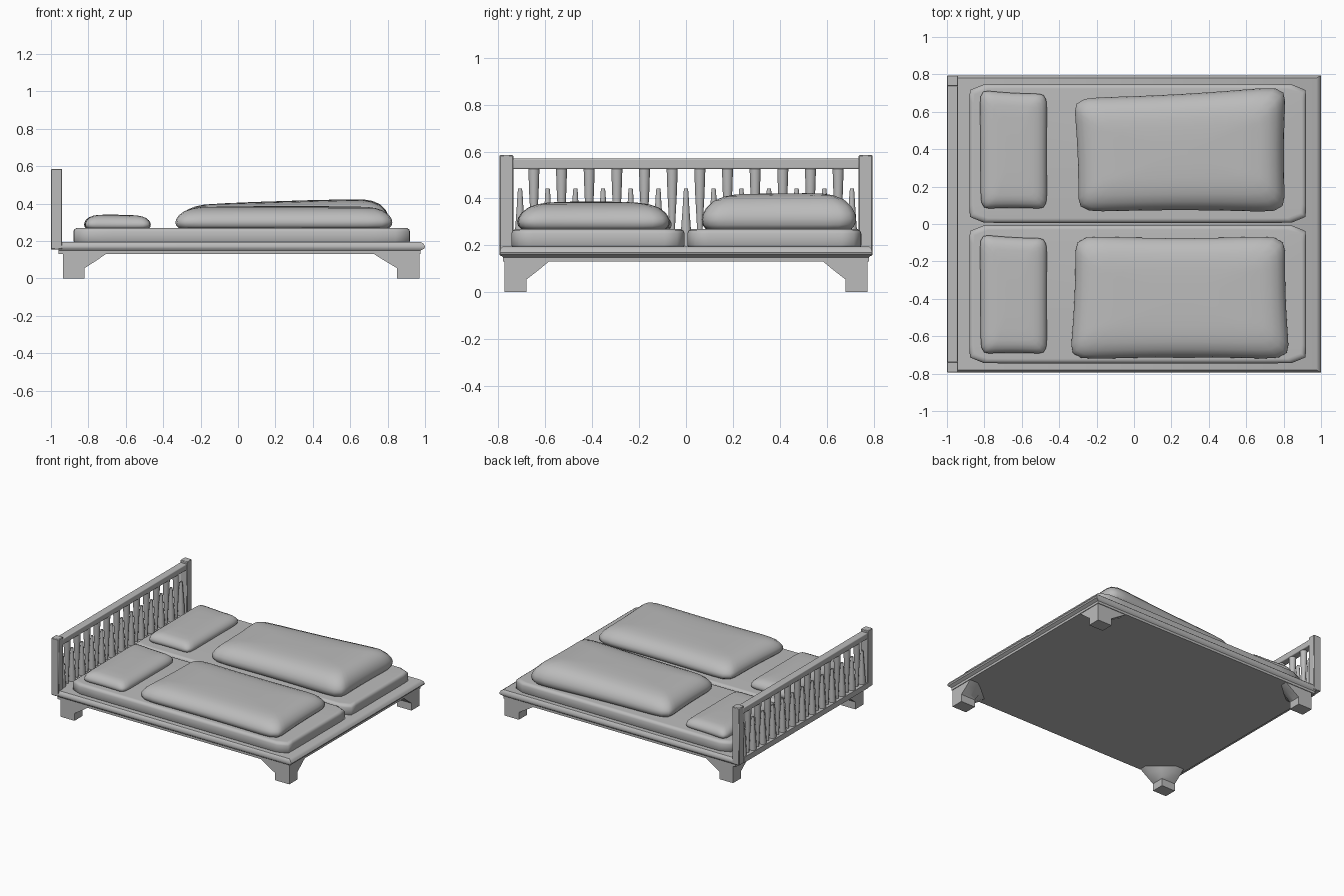
import bpy, bmesh, math

if "Cube" in bpy.data.objects:
    bpy.data.objects.remove(bpy.data.objects["Cube"])

grey = bpy.data.materials.new("plain grey")
grey.diffuse_color = (0.5, 0.5, 0.5, 1)
grey.use_nodes = True
grey.node_tree.nodes["Principled BSDF"].inputs["Base Color"].default_value = grey.diffuse_color


def finish(name, bm, angle=35, bevel=0, segs=3):
    bmesh.ops.recalc_face_normals(bm, faces=bm.faces)
    me = bpy.data.meshes.new(name)
    bm.to_mesh(me)
    bm.free()
    ob = bpy.data.objects.new(name, me)
    bpy.context.collection.objects.link(ob)
    me.materials.append(grey)
    if bevel:
        m = ob.modifiers.new("bevel", 'BEVEL')
        m.width, m.segments, m.limit_method = bevel, segs, 'ANGLE'
    bpy.ops.object.select_all(action='DESELECT')
    ob.select_set(True)
    bpy.context.view_layer.objects.active = ob
    bpy.ops.object.shade_smooth_by_angle(angle=math.radians(angle))
    return ob


def loft(name, rings, **kw):
    """Skin a stack of equal-length rings and cap both ends."""
    bm = bmesh.new()
    vs = [[bm.verts.new(p) for p in r] for r in rings]
    n = len(vs[0])
    for a, b in zip(vs, vs[1:]):
        for i in range(n):
            bm.faces.new((a[i], a[(i + 1) % n], b[(i + 1) % n], b[i]))
    bm.faces.new(vs[0][::-1])
    bm.faces.new(vs[-1])
    return finish(name, bm, **kw)


def rect(x0, x1, y0, y1, z):
    return [(x0, y0, z), (x1, y0, z), (x1, y1, z), (x0, y1, z)]


def box(name, x0, x1, y0, y1, z0, z1, **kw):
    return loft(name, [rect(x0, x1, y0, y1, z0), rect(x0, x1, y0, y1, z1)], **kw)


# bed base with moulded edge
prof = [(0.025, 0.13), (0.025, 0.148), (0.004, 0.16), (0, 0.17), (0.008, 0.186), (0.025, 0.196)]
loft("bed_base", [rect(-0.96, 1 - d, -0.795 + d * .6, 0.795 - d * .6, z) for d, z in prof])

# flared bracket legs
for end, ox, ix, fx in (("head", -0.935, -0.82, -0.70), ("foot", 0.97, 0.85, 0.72)):
    for side, s in (("left", -1), ("right", 1)):
        rings = []
        for z, t in ((0, 0), (0.055, 0), (0.068, 0.17), (0.10, 0.58), (0.135, 1)):
            oy, iy = 0.775, 0.68
            ax, ay = ix + (fx - ix) * t, iy + (0.58 - iy) * t
            kx, ky = ix + (fx - ix) * t * .3, iy - 0.1 * t * .3
            pts = [(ox, oy), (ax, oy), (ax, iy + .045), (kx, ky), (ox + (ix - ox) * .55, ay), (ox, ay)]
            rings.append([(x, y * s, z) for x, y in pts])
        loft(f"{end}_leg_{side}", rings, angle=40)

# headboard posts and rails
for side, s in (("left", -1), ("right", 1)):
    a, b = sorted((0.737 * s, 0.795 * s))
    box(f"headboard_post_{side}", -1, -0.94, a, b, 0.155, 0.586, bevel=0.004, segs=1)
box("headboard_top_rail", -0.998, -0.942, -0.74, 0.74, 0.525, 0.57, bevel=0.006)
box("headboard_bottom_rail", -1, -0.94, -0.74, 0.74, 0.155, 0.196)


def spike(name, y, levels, rx):
    loft(name, [[(-0.97 + rx * r / 0.026 * math.cos(k * math.pi / 5),
                  y + r * math.sin(k * math.pi / 5), z) for k in range(10)]
                for r, z in levels], angle=50)


# hanging and standing tapered spindles
for i in range(12):
    spike("hanging_spindle", -0.649 + i * 0.118,
          [(0.009, 0.19), (0.014, 0.3), (0.021, 0.42), (0.025, 0.53)], 0.026)
for i in range(13):
    spike("standing_spindle", -0.708 + i * 0.118,
          [(0.026, 0.19), (0.022, 0.27), (0.015, 0.36), (0.011, 0.425), (0.009, 0.442)], 0.026)


def outline(n, p):
    """Rounded-square loop in the -1..1 range."""
    pts = []
    for i in range(n):
        t = 2 * math.pi * (i + .5) / n
        c, s = math.cos(t), math.sin(t)
        r = (abs(c) ** p + abs(s) ** p) ** (-1 / p)
        pts.append((c * r, s * r))
    return pts


def cushion(name, quad, heights, z0, levels, pinch=0.02, p=12):
    """Soft pad over a plan quad (-x-y, +x-y, +x+y, -x+y) with corner heights."""
    lx = quad[1][0] - quad[0][0]
    ly = quad[3][1] - quad[0][1]
    rings = []
    for d, k, f in levels:          # inset, shrink, height fraction
        ring = []
        for u, v in outline(72, p if k > .7 else 5):
            u, v = u * (1 - 2 * d / lx) * k, v * (1 - 2 * d / ly) * k
            u, v = (u * (1 - pinch * .5 * (1 - v * v)), v * (1 - pinch * (1 - u * u)))
            w = [(1 - u) * (1 - v) / 4, (1 + u) * (1 - v) / 4,
                 (1 + u) * (1 + v) / 4, (1 - u) * (1 + v) / 4]
            ring.append((sum(a * q[0] for a, q in zip(w, quad)),
                         sum(a * q[1] for a, q in zip(w, quad)),
                         z0 + f * sum(a * h for a, h in zip(w, heights))))
        rings.append(ring)
    loft(name, rings, angle=60)


soft = [(.018, 1, 0), (.004, 1, .12), (0, 1, .27), (.004, 1, .42), (.018, 1, .6),
        (.045, 1, .78), (.085, 1, .9), (.13, 1, .96), (.13, .75, .985), (.13, .4, 1), (.13, .08, 1)]
thin = [(d * .55, k, f) for d, k, f in soft]

# mattresses
for side, y0, y1 in (("left", -0.745, -0.006), ("right", 0.006, 0.748)):
    q = [(-0.88, y0), (0.92, y0), (0.92, y1), (-0.88, y1)]
    lv = [(.004, 1, 0), (0, 1, .08), (0, 1, .75), (.005, 1, .9), (.016, 1, .99), (.025, 1, 1)]
    cushion(f"mattress_{side}", q, [0.077] * 4, 0.193, lv, pinch=0, p=28)

# pillows
for side, y0, y1 in (("left", -0.695, -0.055), ("right", 0.08, 0.717)):
    q = [(-0.82, y0), (-0.465, y0), (-0.465, y1 - .02), (-0.825, y1)]
    cushion(f"pillow_{side}", q, [0.075, 0.07, 0.07, 0.075], 0.268, thin)

# duvets
cushion("duvet_left", [(-0.345, -0.727), (0.835, -0.725), (0.81, -0.062), (-0.315, -0.062)],
        [0.118, 0.12, 0.118, 0.116], 0.268, soft, pinch=0.04)
cushion("duvet_right", [(-0.3, 0.062), (0.81, 0.06), (0.815, 0.74), (-0.325, 0.675)],
        [0.128, 0.158, 0.168, 0.128], 0.268, soft, pinch=0.04)
